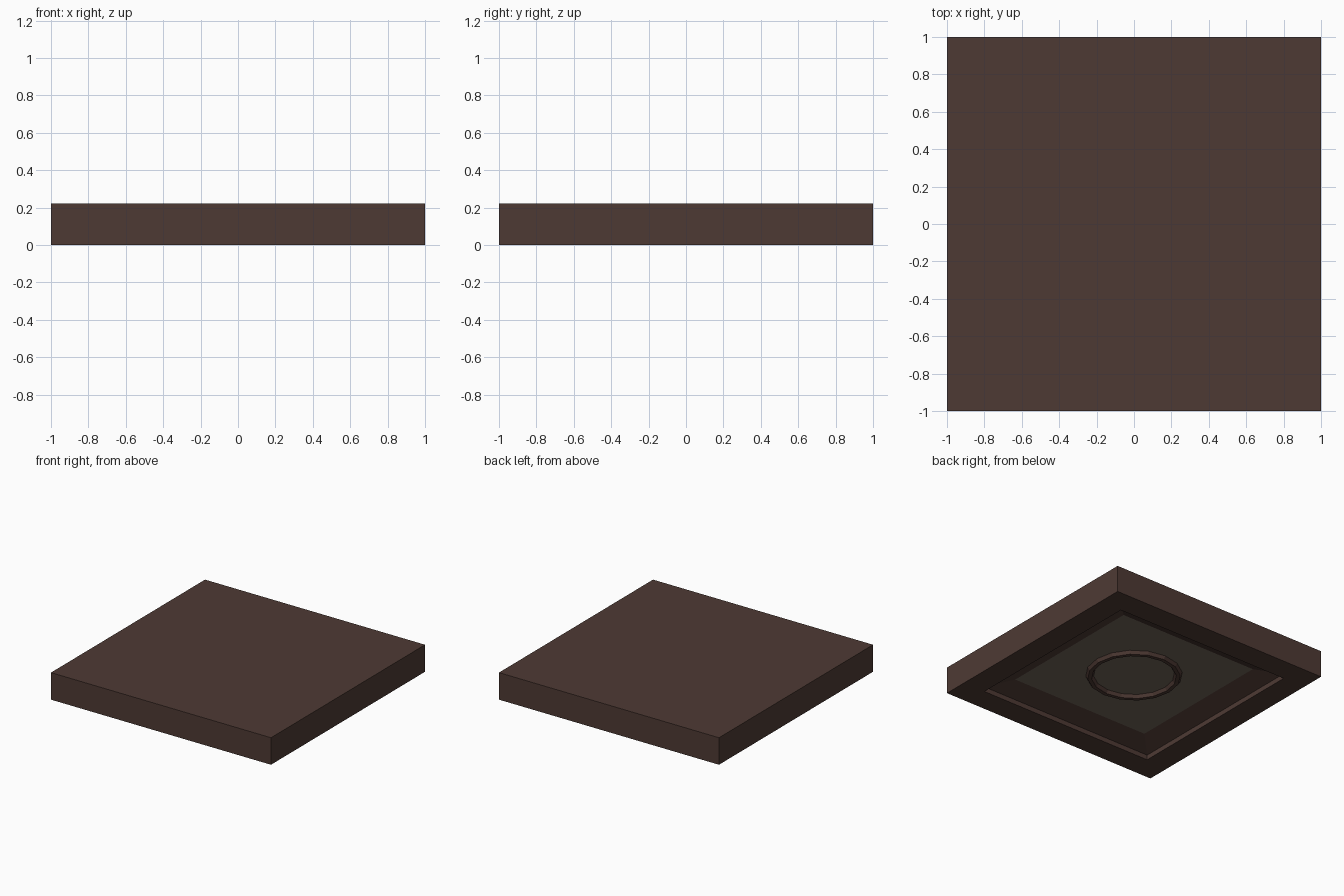
import bpy
import bmesh

if "Cube" in bpy.data.objects:
    bpy.data.objects.remove(bpy.data.objects["Cube"], do_unlink=True)


def material(name, rgb):
    mat = bpy.data.materials.new(name)
    mat.use_nodes = True
    mat.diffuse_color = (*rgb, 1)
    mat.node_tree.nodes["Principled BSDF"].inputs["Base Color"].default_value = (*rgb, 1)
    return mat


def square(bm, half, z):
    corners = ((-1, -1), (1, -1), (1, 1), (-1, 1))
    return [bm.verts.new((x * half, y * half, z)) for x, y in corners]


wood = material("dark brown wood", (0.076, 0.042, 0.034))
plaster = material("grey beige panel", (0.165, 0.13, 0.10))

PANEL_HALF, PANEL_Z = 0.635, 0.092

# Slab with a square recess in the underside: a short wall, then a sloped border
profile = [(1, 0.222), (1, 0), (0.8, 0), (0.8, 0.04), (PANEL_HALF, PANEL_Z)]
bm = bmesh.new()
loops = [square(bm, half, z) for half, z in profile]
bm.faces.new(loops[0])
for a, b in zip(loops, loops[1:]):
    for i in range(4):
        j = (i + 1) % 4
        bm.faces.new((a[i], b[i], b[j], a[j]))

# Recessed centre panel closes the underside
centre = bm.faces.new(loops[-1])
centre.material_index = 1
bmesh.ops.recalc_face_normals(bm, faces=bm.faces)
mesh = bpy.data.meshes.new("coffered_slab")
bm.to_mesh(mesh)
bm.free()
mesh.materials.append(wood)
mesh.materials.append(plaster)
slab = bpy.data.objects.new("coffered_slab", mesh)
bpy.context.collection.objects.link(slab)

# Faceted ring moulding half sunk in the panel
bpy.ops.mesh.primitive_torus_add(
    major_segments=16, minor_segments=6,
    major_radius=0.335, minor_radius=0.03, location=(0, 0, PANEL_Z))
ring = bpy.context.object
ring.name = "ring_moulding"
ring.data.materials.append(wood)
